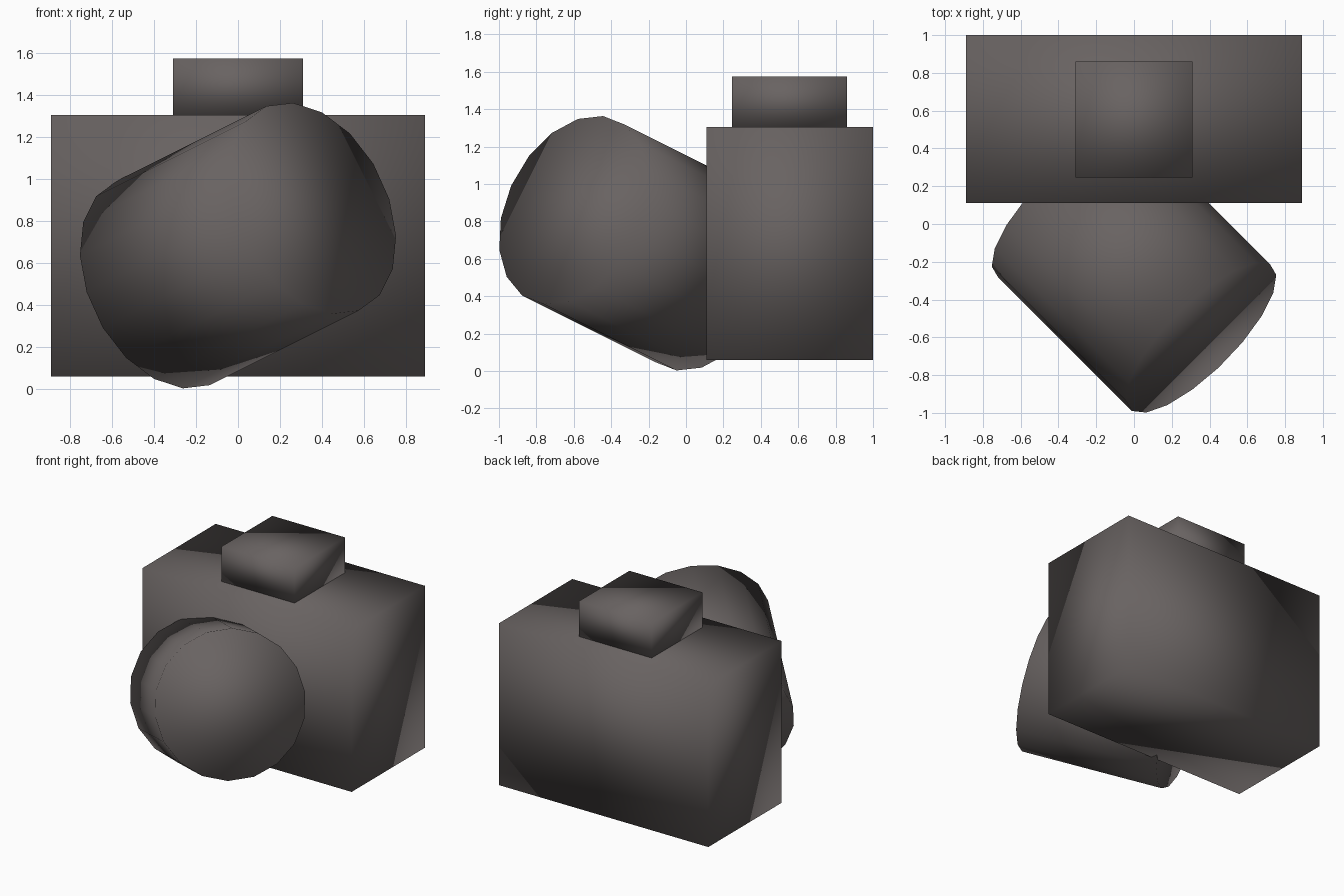
import bpy
from math import radians, cos, sin
from mathutils import Matrix, Vector

if "Cube" in bpy.data.objects:
    bpy.data.objects.remove(bpy.data.objects["Cube"], do_unlink=True)

# One warm dark grey for every part
grey = bpy.data.materials.new("warm dark grey")
grey.use_nodes = True
colour = (0.14, 0.124, 0.121, 1)
grey.diffuse_color = colour
grey.node_tree.nodes["Principled BSDF"].inputs["Base Color"].default_value = colour


def finish(name):
    obj = bpy.context.object
    obj.name = name
    obj.data.materials.append(grey)
    # fully smooth, so normals blend across the corners
    obj.data.shade_smooth()
    return obj


def box(name, low, high):
    low, high = Vector(low), Vector(high)
    bpy.ops.mesh.primitive_cube_add(size=1)
    obj = finish(name)
    obj.data.transform(Matrix.Translation((low + high) / 2)
                       @ Matrix.Diagonal((*(high - low), 1)))
    return obj


# Main box and the smaller block on its top
box("camera_body", (-0.89, 0.11, 0.06), (0.89, 1, 1.305))
box("top_block", (-0.31, 0.245, 1.305), (0.31, 0.86, 1.575))

# Lens barrel, tilted up and turned to one side
axis = Vector((2, -2, 1)).normalized()
side = Vector((1, 1, 0)).normalized()
up = side.cross(axis)
if up.z < 0:
    up = -up
roll = radians(5)
local_y = up * cos(roll) + side * sin(roll)
local_x = local_y.cross(axis)
turn = Matrix((local_x, local_y, axis)).transposed().to_4x4()

bpy.ops.mesh.primitive_cylinder_add(vertices=18, radius=0.535, depth=1.065)
lens = finish("lens_barrel")
lens.data.transform(Matrix.Translation((0, -0.247, 0.683)) @ turn)
